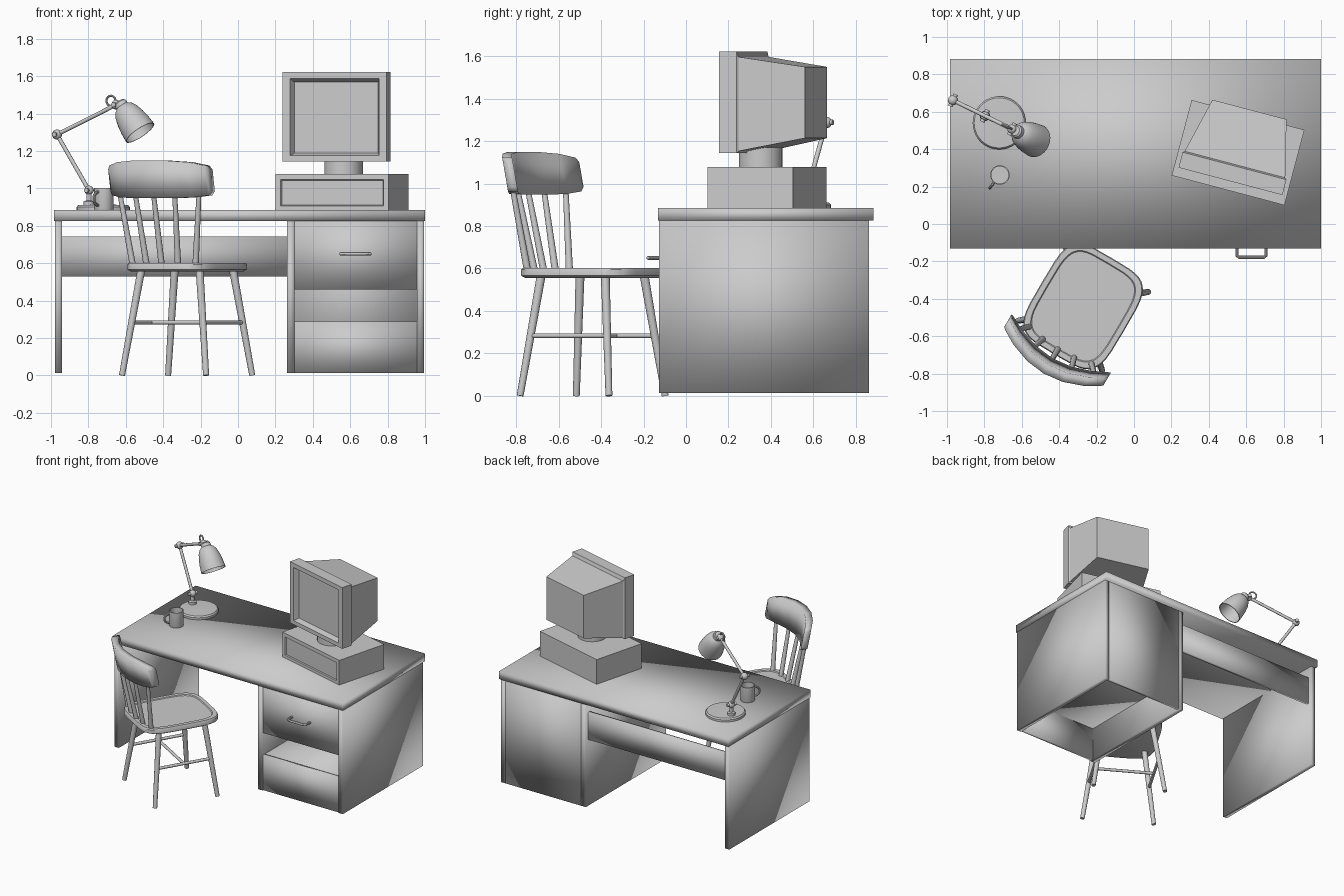
import bpy, bmesh, math
from mathutils import Vector, Matrix

if "Cube" in bpy.data.objects:
    bpy.data.objects.remove(bpy.data.objects["Cube"])

I = Matrix.Identity(4)


def place(x, y, deg):
    return Matrix.Translation((x, y, 0)) @ Matrix.Rotation(math.radians(deg), 4, 'Z')


def finish(name, bm, M=I, angle=35):
    """Angle 0 is flat, 180 is smooth everywhere."""
    bmesh.ops.recalc_face_normals(bm, faces=bm.faces)
    bm.transform(M)
    me = bpy.data.meshes.new(name)
    bm.to_mesh(me)
    bm.free()
    ob = bpy.data.objects.new(name, me)
    bpy.context.collection.objects.link(ob)
    if angle:
        bpy.ops.object.select_all(action='DESELECT')
        ob.select_set(True)
        bpy.context.view_layer.objects.active = ob
        if angle == 180:
            bpy.ops.object.shade_smooth()
        else:
            bpy.ops.object.shade_smooth_by_angle(angle=math.radians(angle))
    return ob


def loft(name, rings, M=I, closed=False, angle=35):
    """Skin a series of equal-length point rings; cap the ends unless closed."""
    bm = bmesh.new()
    vs = [[bm.verts.new(p) for p in ring] for ring in rings]
    n = len(vs[0])
    for a, b in zip(vs, vs[1:] + (vs[:1] if closed else [])):
        for i in range(n):
            j = (i + 1) % n
            bm.faces.new((a[i], a[j], b[j], b[i]))
    if not closed:
        bm.faces.new(vs[0])
        bm.faces.new(vs[-1])
    return finish(name, bm, M, angle)


def box(name, x0, x1, y0, y1, z0, z1):
    """Board with soft shading all over, as on the whole desk."""
    bm = bmesh.new()
    S = Matrix.Translation(((x0 + x1) / 2, (y0 + y1) / 2, (z0 + z1) / 2)) @ \
        Matrix.Diagonal((x1 - x0, y1 - y0, z1 - z0, 1))
    bmesh.ops.create_cube(bm, size=1, matrix=S)
    return finish(name, bm, angle=180)


def lathe(name, profile, origin, axis=(0, 0, 1), M=I, n=24):
    """Profile of (radius, distance along axis)."""
    q = Vector((0, 0, 1)).rotation_difference(Vector(axis))
    o = Vector(origin)
    ang = [2 * math.pi * i / n for i in range(n)]
    return loft(name, [[o + q @ Vector((r * math.cos(a), r * math.sin(a), t)) for a in ang]
                       for r, t in profile], M)


def rod(name, p, q, r1, r2=None, M=I, n=12):
    d = Vector(q) - Vector(p)
    return lathe(name, [(r1, 0), (r2 or r1, d.length)], p, d, M, n)


def ball(name, c, r, M=I):
    bm = bmesh.new()
    bmesh.ops.create_uvsphere(bm, u_segments=16, v_segments=10, radius=r,
                              matrix=Matrix.Translation(c))
    return finish(name, bm, M)


def tube(name, pts, r, normal, M=I, closed=False, n=10):
    """Round tube along a planar path with the given plane normal."""
    pts, nor, k, rings = [Vector(p) for p in pts], Vector(normal), len(pts), []
    for i, p in enumerate(pts):
        a = pts[i - 1] if closed or i else p
        b = pts[(i + 1) % k] if closed or i < k - 1 else p
        side = (b - a).normalized().cross(nor)
        rings.append([p + r * (math.cos(t) * nor + math.sin(t) * side)
                      for t in (2 * math.pi * j / n for j in range(n))])
    return loft(name, rings, M, closed)


# Desk
box("desk_top", -0.984, 1.0, -0.132, 0.883, 0.825, 0.884)
box("desk_left_panel", -0.979, -0.941, -0.127, 0.863, 0.013, 0.826)
box("modesty_panel", -0.941, 0.262, 0.81, 0.835, 0.53, 0.743)
box("cabinet_left_panel", 0.262, 0.302, -0.127, 0.863, 0.013, 0.826)
box("cabinet_right_panel", 0.957, 0.995, -0.127, 0.863, 0.013, 0.826)
box("cabinet_back", 0.302, 0.957, 0.84, 0.863, 0.013, 0.826)
box("cabinet_shelf", 0.302, 0.957, -0.10, 0.84, 0.27, 0.288)
box("lower_drawer_front", 0.302, 0.957, -0.12, -0.10, 0.013, 0.288)
box("upper_drawer_front", 0.302, 0.957, -0.12, -0.10, 0.46, 0.826)
box("upper_drawer_bottom", 0.302, 0.957, -0.10, 0.84, 0.46, 0.478)
tube("drawer_handle", [(0.55, -0.12, 0.65), (0.55, -0.17, 0.65), (0.56, -0.178, 0.65),
                       (0.696, -0.178, 0.65), (0.706, -0.17, 0.65), (0.706, -0.12, 0.65)],
     0.009, (0, 0, 1))

# Computer
C = place(0.556, 0.38, -14.8)


def rect(v, w, z0, z1):
    return [(-w, v, z0), (w, v, z0), (w, v, z1), (-w, v, z1)]


loft("computer_case", [rect(-0.197, 0.28, 0.91, 1.043), rect(-0.207, 0.285, 0.907, 1.048),
                       rect(-0.207, 0.312, 0.884, 1.077), rect(0.21, 0.312, 0.884, 1.077)],
     C, angle=0)
lathe("monitor_neck", [(0.103, 1.07), (0.103, 1.17)], (0.015, -0.025, 0), M=C, n=28)
loft("monitor", [rect(-0.12, 0.232, 1.188, 1.568), rect(-0.157, 0.247, 1.175, 1.588),
                 rect(-0.157, 0.287, 1.143, 1.622), rect(-0.072, 0.287, 1.143, 1.622),
                 rect(-0.064, 0.278, 1.153, 1.597), rect(0.24, 0.205, 1.214, 1.55)],
     C, angle=0)

# Desk lamp, built in its arm plane
L = place(-0.797, 0.578, -26)
low, elbow, head = (0, 0, 0.99), (-0.19, 0, 1.288), (0.162, 0, 1.447)
lathe("lamp_base", [(0.142, 0.882), (0.142, 0.9), (0.134, 0.91), (0.03, 0.914)],
      (0.085, 0, 0), M=L, n=40)
lathe("lamp_stem", [(0.028, 0.91), (0.028, 0.93), (0.014, 0.935), (0.014, 0.98)],
      (0, 0, 0), M=L, n=16)
rod("lamp_lower_arm", low, elbow, 0.011, M=L)
rod("lamp_upper_arm", elbow, head, 0.011, M=L)
for nm, c, r in (("low", low, 0.025), ("elbow", elbow, 0.027), ("head", head, 0.026)):
    ball("lamp_" + nm + "_joint", c, r, L)
    rod("lamp_" + nm + "_knob", (c[0], -0.035, c[2]), (c[0], 0.035, c[2]), 0.013, M=L)
outer = [(0.026, -0.03), (0.034, -0.022), (0.036, 0.0), (0.052, 0.012), (0.068, 0.04),
         (0.079, 0.08), (0.086, 0.125), (0.09, 0.176)]
inner = [(r - 0.005, t) for r, t in reversed(outer[3:])]
lathe("lamp_shade", outer + inner + [(0.02, 0.012)], (0.199, 0, 1.438), (0.6, 0, -0.8), L, 32)
tube("lamp_ring", [(0.131 + 0.027 * math.cos(a), 0, 1.468 + 0.027 * math.sin(a))
                   for a in (math.pi * i / 10 for i in range(20))],
     0.006, (0, 1, 0), L, closed=True)

# Mug
K = place(-0.717, 0.262, 232)
lathe("mug", [(0.05, 0.884), (0.052, 0.89), (0.052, 1.001), (0.046, 1.001), (0.046, 0.9)],
      (0, 0, 0), M=K, n=28)
tube("mug_handle", [(0.048 + 0.04 * math.sin(a), 0, 0.945 + 0.036 * math.cos(a))
                    for a in (math.pi * i / 10 for i in range(11))], 0.008, (0, 1, 0), K)

# Chair, facing local +y
H = place(-0.272, -0.44, -30.5)


def seat_ring(s, z, n=40, e=0.45):
    pts = []
    for i in range(n):
        c, d = math.cos(2 * math.pi * i / n), math.sin(2 * math.pi * i / n)
        pts.append(((0.255 * s) * math.copysign(abs(c) ** e, c),
                    (0.3 - 0.25 * (1 - s)) * math.copysign(abs(d) ** e, d), z))
    return pts


loft("seat", [seat_ring(0.94, 0.556), seat_ring(1, 0.566), seat_ring(1, 0.594),
              seat_ring(0.98, 0.602), seat_ring(0.87, 0.602), seat_ring(0.85, 0.596)], H)


def leg_at(sx, sy, z):
    t = 1 - z / 0.57
    return Vector((sx * (0.18 + 0.081 * t), sy * (0.175 + 0.068 * t), z))


for sx, side in ((-1, "left"), (1, "right")):
    for sy, end in ((-1, "back"), (1, "front")):
        rod(f"{end}_{side}_leg", leg_at(sx, sy, 0), leg_at(sx, sy, 0.57), 0.016, 0.021, H)
    rod(side + "_stretcher", leg_at(sx, -1, 0.283), leg_at(sx, 1, 0.283), 0.011, M=H)
x = leg_at(1, 1, 0.283).x
rod("cross_stretcher", (-x, 0, 0.283), (x, 0, 0.283), 0.011, M=H)


def back_y(r, z):
    return -0.37 + 0.1 * (r / 0.31) ** 2 - 0.2 * (z - 1.05)


# Curved top rail
half = [(0, 0.948, 1.15), (0.11, 0.948, 1.148), (0.22, 0.951, 1.14), (0.295, 0.963, 1.122),
        (0.308, 0.985, 1.1)]
rings = []
for r, z0, z1 in [(-r, a, b) for r, a, b in half[:0:-1]] + half:
    rings.append([(r, back_y(r, z) + o, z) for o, z in
                  ((-0.027, z0), (0.027, z0), (0.027, z1), (-0.027, z1))])
loft("back_rail", rings, H, angle=180)

# Back spindles
for i in range(5):
    u = (i - 2) / 2
    r0, r1 = 0.195 * u, 0.245 * u
    rod(f"back_spindle_{i + 1}", (r0, -0.268 + 0.026 * u * u, 0.59), (r1, back_y(r1, 0.97), 0.97),
        0.017, 0.013, H)
